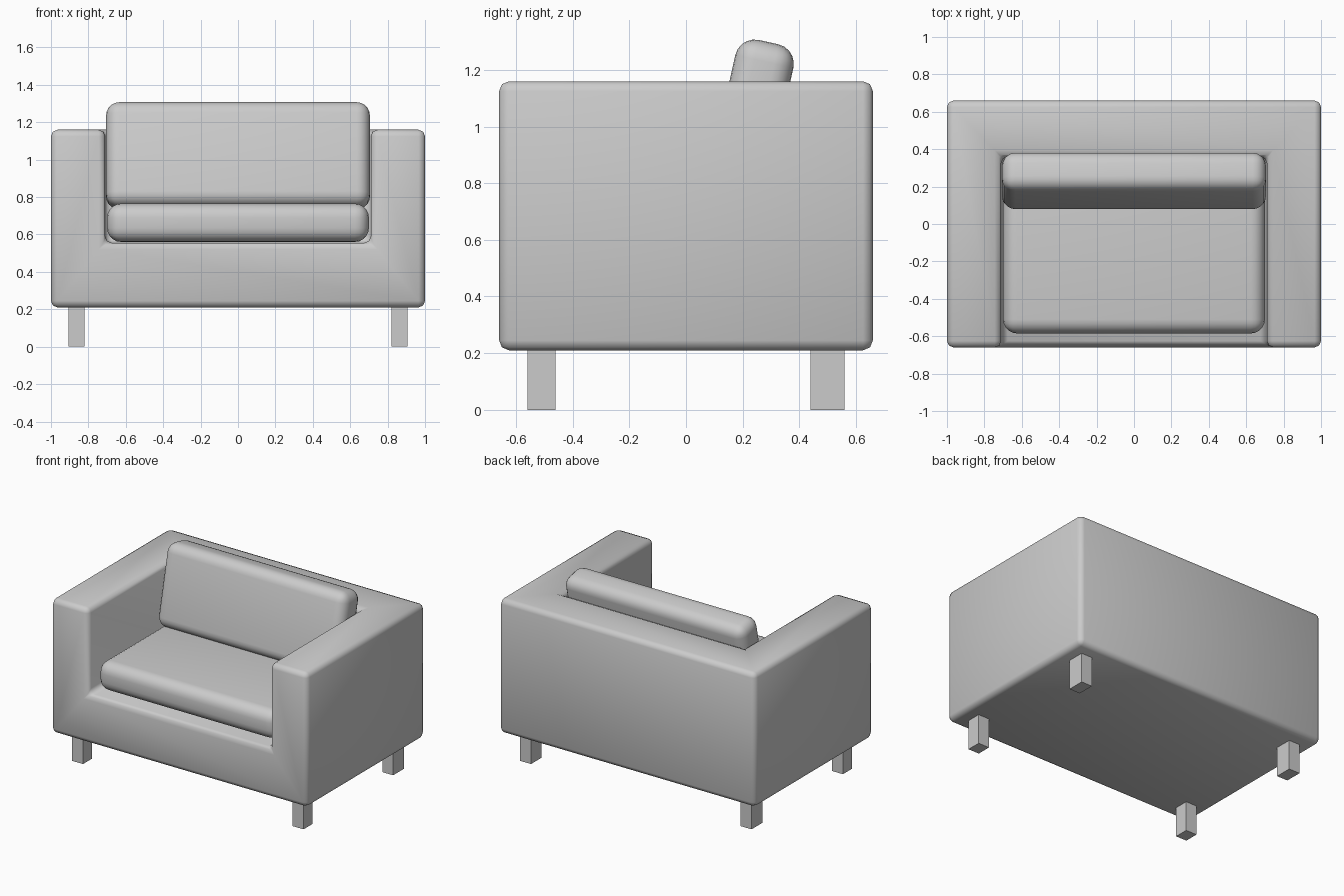
import bpy
import math
from mathutils import Vector

if "Cube" in bpy.data.objects:
    bpy.data.objects.remove(bpy.data.objects["Cube"], do_unlink=True)

# One plain grey for everything
grey = bpy.data.materials.new("light_grey")
grey.use_nodes = True
colour = (0.6, 0.6, 0.6, 1)
grey.diffuse_color = colour
grey.node_tree.nodes["Principled BSDF"].inputs["Base Color"].default_value = colour


def box(name, low, high):
    """Box between two opposite corners."""
    low, high = Vector(low), Vector(high)
    bpy.ops.mesh.primitive_cube_add(size=1, location=(low + high) / 2)
    obj = bpy.context.object
    obj.name = name
    obj.scale = high - low
    bpy.ops.object.transform_apply(location=False, rotation=False, scale=True)
    obj.data.materials.append(grey)
    return obj


def soften(obj, width, segments, angle):
    """Round the edges and shade smoothly."""
    bevel = obj.modifiers.new("rounded_edges", 'BEVEL')
    bevel.width = width
    bevel.segments = segments
    bevel.limit_method = 'ANGLE'
    bpy.context.view_layer.objects.active = obj
    bpy.ops.object.select_all(action='DESELECT')
    obj.select_set(True)
    bpy.ops.object.modifier_apply(modifier=bevel.name)
    bpy.ops.object.shade_smooth_by_angle(angle=math.radians(angle))


# Frame: a solid block with the seating space cut out
frame = box("frame", (-1, -0.66, 0.21), (1, 0.66, 1.16))
space = box("seat_space_cutter", (-0.71, -1, 0.555), (0.71, 0.36, 1.5))
cut = frame.modifiers.new("seat_space", 'BOOLEAN')
cut.operation = 'DIFFERENCE'
cut.solver = 'EXACT'
cut.object = space
bpy.context.view_layer.objects.active = frame
bpy.ops.object.modifier_apply(modifier=cut.name)
bpy.data.objects.remove(space, do_unlink=True)
soften(frame, 0.035, 2, 50)

# Cushions
seat = box("seat_cushion", (-0.70, -0.585, 0.56), (0.70, 0.35, 0.765))
soften(seat, 0.075, 5, 50)

back = box("back_cushion", (-0.705, 0.125, 0.735), (0.705, 0.335, 1.305))
back.rotation_euler.x = math.radians(-12.5)
soften(back, 0.07, 5, 50)

# Legs, the back pair slightly deeper
for side, sx in (("left", 1), ("right", -1)):
    for end, y0, y1 in (("front", -0.56, -0.46), ("back", 0.44, 0.56)):
        x0, x1 = sorted((sx * 0.82, sx * 0.905))
        box(f"{end}_{side}_leg", (x0, y0, 0), (x1, y1, 0.23))
